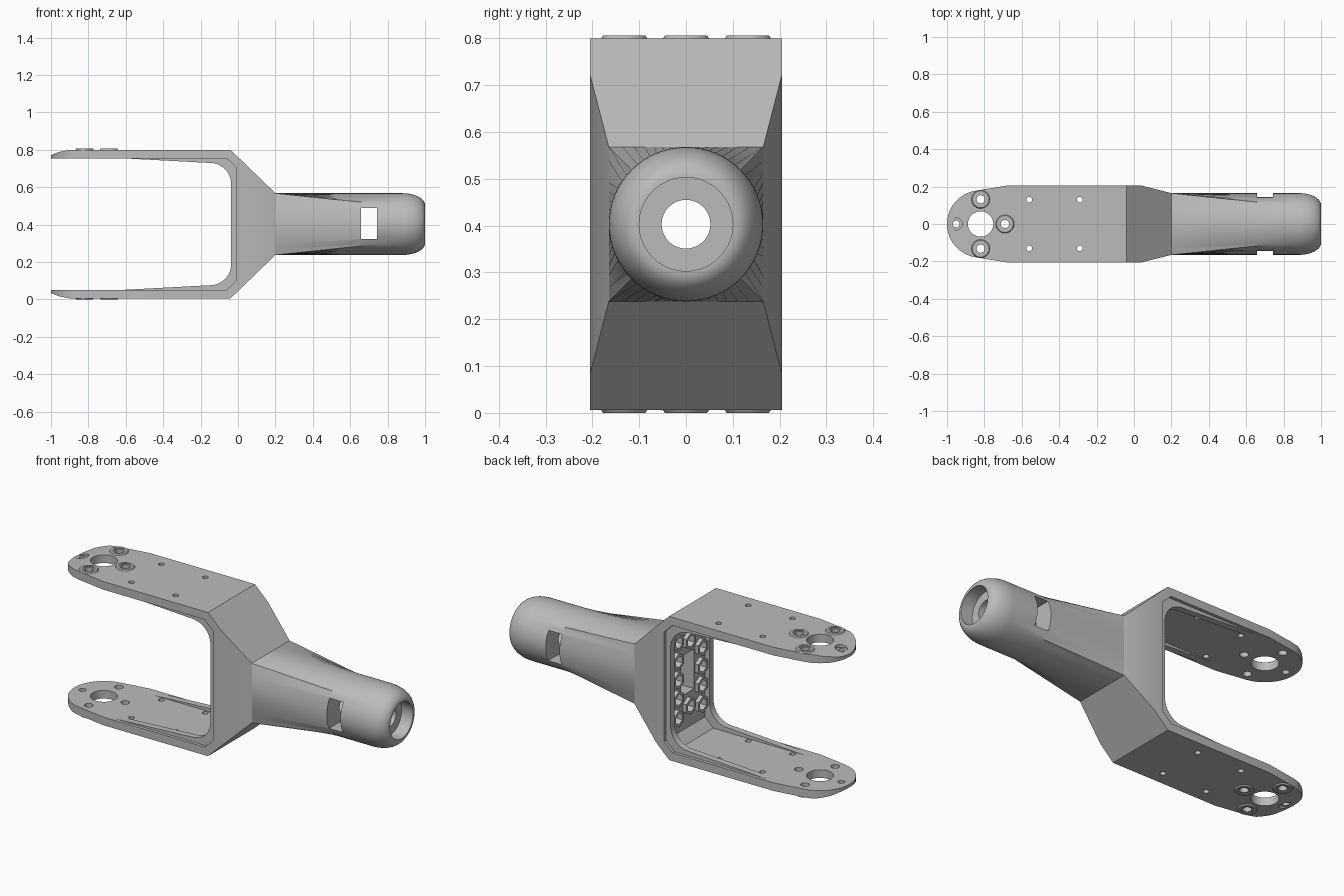
import bpy, bmesh
from math import sin, cos, pi, radians

if "Cube" in bpy.data.objects:
    bpy.data.objects.remove(bpy.data.objects["Cube"])

grey = bpy.data.materials.new("plain_grey")
grey.use_nodes = True
grey.diffuse_color = (0.5, 0.5, 0.5, 1)
grey.node_tree.nodes["Principled BSDF"].inputs["Base Color"].default_value = (0.5, 0.5, 0.5, 1)

MID = 0.403                       # height of the long axis
PLACE = {"x": lambda a, b, d: (d, a, b),
         "y": lambda a, b, d: (a, d, b),
         "z": lambda a, b, d: (a, b, d)}


def finish(name, bm):
    bmesh.ops.recalc_face_normals(bm, faces=bm.faces)
    mesh = bpy.data.meshes.new(name)
    bm.to_mesh(mesh)
    bm.free()
    mesh.materials.append(grey)
    obj = bpy.data.objects.new(name, mesh)
    bpy.context.collection.objects.link(obj)
    return obj


def loft(name, rings):
    """Skin a list of equal point loops and cap both ends."""
    bm = bmesh.new()
    loops = [[bm.verts.new(p) for p in ring] for ring in rings]
    n = len(loops[0])
    for a, b in zip(loops, loops[1:]):
        for i in range(n):
            j = (i + 1) % n
            bm.faces.new((a[i], a[j], b[j], b[i]))
    bm.faces.new(loops[0])
    bm.faces.new(loops[-1])
    return finish(name, bm)


def prism(name, pts, axis, lo, hi):
    return loft(name, [[PLACE[axis](a, b, d) for a, b in pts] for d in (lo, hi)])


def circle(a, b, r, n=32, start=0.0):
    return [(a + r * cos(start + 2 * pi * i / n), b + r * sin(start + 2 * pi * i / n))
            for i in range(n)]


def box(a, b, wa, wb):
    return [(a - wa, b - wb), (a + wa, b - wb), (a + wa, b + wb), (a - wa, b + wb)]


def boolean(obj, cutter, op="DIFFERENCE", keep=False):
    mod = obj.modifiers.new("cut", "BOOLEAN")
    mod.object, mod.operation, mod.solver = cutter, op, "EXACT"
    deps = bpy.context.evaluated_depsgraph_get()
    deps.update()
    mesh = bpy.data.meshes.new_from_object(obj.evaluated_get(deps))
    obj.modifiers.remove(mod)
    obj.data = mesh
    if not keep:
        bpy.data.objects.remove(cutter)


def mirror_path(upper):
    """Close a profile given by its upper half."""
    return upper + [(x, 2 * MID - z) for x, z in reversed(upper)]


# Fork bracket: side profile trimmed by the plan outline
profile = mirror_path([(0.2, 0.568), (-0.04, 0.8), (-0.9, 0.8), (-0.96, 0.788),
                       (-1, 0.772), (-1, 0.755), (-0.06, 0.755), (-0.01, 0.705)])
bracket = prism("fork_bracket", profile, "y", -0.3, 0.3)
tip = [(-0.82 + 0.18 * cos(radians(a)), 0.18 * sin(radians(a))) for a in range(100, 261, 8)]
plan = [(0.2, 0.165), (0.04, 0.205), (-0.68, 0.205)] + tip + \
       [(-0.68, -0.205), (0.04, -0.205), (0.2, -0.165)]
boolean(bracket, prism("plan", plan, "z", -0.1, 0.9), "INTERSECT")

# Handle: square root blending to a round barrel with a domed end
N = 64


def section(x, r, square):
    ring = []
    for i in range(N):
        c, s = cos(2 * pi * i / N), sin(2 * pi * i / N)
        k = r / max(abs(c), abs(s)) if square else r
        ring.append((x, k * c, MID + k * s))
    return ring


rings = [section(0.2, 0.165, True), section(0.66, 0.165, False)]
rings += [section(0.88 + 0.12 * sin(a * pi / 20), 0.103 + 0.062 * cos(a * pi / 20), False)
          for a in range(11)]
handle = loft("handle", rings)
boolean(handle, prism("counterbore", circle(0, MID, 0.1, N), "x", 0.93, 1.1))
boolean(handle, prism("bore", circle(0, MID, 0.052, N), "x", 0.1, 1.1))
boolean(handle, prism("window", box(0.7, MID + 0.003, 0.042, 0.083), "y", -0.3, 0.3))

# Wall opening and bore behind it
boolean(bracket, prism("bore", circle(0, MID, 0.052, N), "x", -0.1, 0.3))
boolean(bracket, prism("opening", box(0, MID, 0.056, 0.11), "x", -0.1, 0.1))

# Holes through both arms
bosses = [(-0.82, 0.132), (-0.82, -0.132), (-0.69, 0)]
holes = [(-0.82, 0, 0.068), (-0.95, 0, 0.018)] + [(x, y, 0.022) for x, y in bosses]
holes += [(x, y, 0.015) for x in (-0.56, -0.29) for y in (-0.13, 0.13)]
for x, y, r in holes:
    boolean(bracket, prism("hole", circle(x, y, r), "z", -0.1, 0.9))
for lo, hi in ((0.779, 0.9), (-0.1, 2 * MID - 0.779)):
    boolean(bracket, prism("tip_counterbore", circle(-0.95, 0, 0.032), "z", lo, hi))

# Raised screw bosses on the outer faces
for side, base in ((1, 0.8), (-1, 2 * MID - 0.8)):
    for i, (x, y) in enumerate(bosses):
        steps = [(0.024, 0), (0.049, 0), (0.045, 0.006), (0.032, 0.006), (0.03, 0.001)]
        loft(f"{'upper' if side > 0 else 'lower'}_boss_{i + 1}",
             [[(px, py, base + side * h) for px, py in circle(x, y, r)] for r, h in steps[1:3]])
        obj = bpy.context.collection.objects[-1]
        boolean(obj, prism("hole", circle(x, y, 0.022), "z", -0.1, 0.9))
        boolean(obj, prism("recess", circle(x, y, 0.031), "z",
                           *sorted((base + side * 0.002, base + side * 0.05))))

# Curved stiffening ribs inside the fork
fillet = [(-0.15 + 0.113 * sin(radians(a)), 0.62 + 0.11 * cos(radians(a)))
          for a in range(0, 91, 10)]
rib = mirror_path([(0.02, 0.72), (-0.03, 0.77), (-0.62, 0.77), (-0.62, 0.755)] + fillet)
for name, y in (("back_rib", 0.17), ("front_rib", -0.17)):
    prism(name, rib, "y", y - 0.018, y + 0.018)

# Hexagonal sockets on the inner wall
cells = [(y, MID + 0.105 * k) for y in (-0.105, 0.105) for k in range(-2, 3)]
cells += [(0, MID + 0.18), (0, MID - 0.18)]
for i, (y, z) in enumerate(cells):
    socket = prism(f"hex_socket_{i + 1}", circle(y, z, 0.047, 6, pi / 6), "x", -0.032, 0.0)
    pocket = prism("pocket", circle(y, z, 0.031, 6, pi / 6), "x", -0.1, 0.03)
    boolean(socket, pocket, keep=True)
    boolean(bracket, pocket)

# Smooth rounded surfaces, keep hard edges
for obj in bpy.context.collection.objects:
    if obj.type == "MESH" and grey.name in obj.data.materials:
        bpy.ops.object.select_all(action="DESELECT")
        obj.select_set(True)
        bpy.context.view_layer.objects.active = obj
        bpy.ops.object.shade_smooth_by_angle(angle=radians(25))
